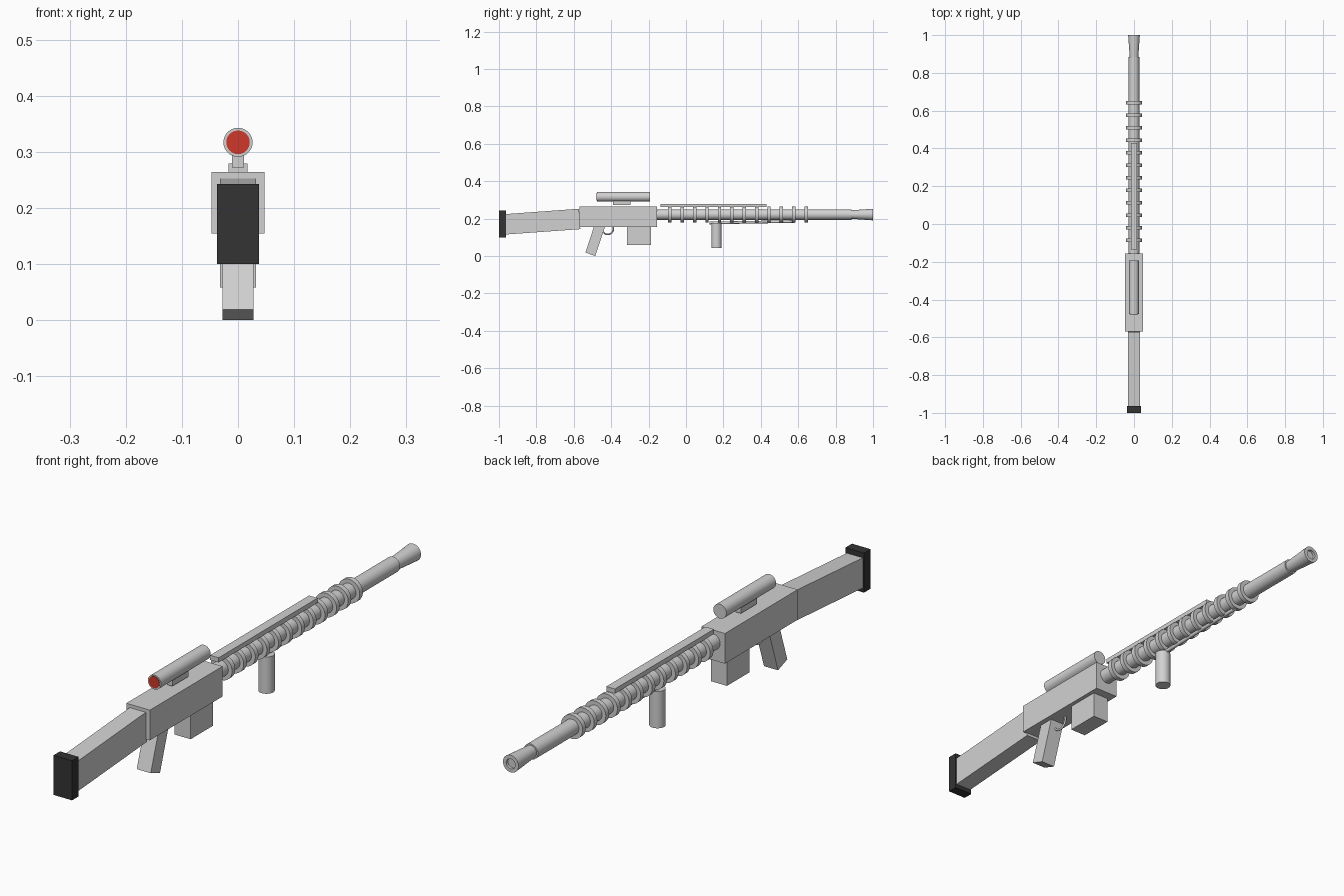
import bpy
import bmesh
import math
from mathutils import Vector

cube = bpy.data.objects.get("Cube")
if cube:
    bpy.data.objects.remove(cube, do_unlink=True)


def material(name, rgb):
    m = bpy.data.materials.new(name)
    m.use_nodes = True
    m.diffuse_color = (*rgb, 1)
    m.node_tree.nodes["Principled BSDF"].inputs["Base Color"].default_value = (*rgb, 1)
    return m


GREY = material("light_grey", (0.64, 0.64, 0.64))
BLACK = material("rubber_black", (0.033, 0.033, 0.033))
RED = material("lens_red", (0.62, 0.04, 0.025))
AXIS_Z = 0.222  # height of the barrel axis


def finish(name, bm, mat, smooth=False):
    bmesh.ops.recalc_face_normals(bm, faces=bm.faces)
    mesh = bpy.data.meshes.new(name)
    bm.to_mesh(mesh)
    bm.free()
    mesh.materials.append(mat)
    obj = bpy.data.objects.new(name, mesh)
    bpy.context.collection.objects.link(obj)
    if smooth:
        bpy.ops.object.select_all(action="DESELECT")
        obj.select_set(True)
        bpy.context.view_layer.objects.active = obj
        bpy.ops.object.shade_smooth_by_angle(angle=math.radians(40))
    return obj


def slab(name, half_width, outline, mat=GREY):
    """Side outline of (y, z) points extruded across x."""
    bm = bmesh.new()
    face = bm.faces.new([bm.verts.new((-half_width, y, z)) for y, z in outline])
    out = bmesh.ops.extrude_face_region(bm, geom=[face])
    moved = [g for g in out["geom"] if isinstance(g, bmesh.types.BMVert)]
    bmesh.ops.translate(bm, vec=(2 * half_width, 0, 0), verts=moved)
    return finish(name, bm, mat)


def box(name, half_width, y0, y1, z0, z1, mat=GREY):
    return slab(name, half_width, [(y0, z0), (y1, z0), (y1, z1), (y0, z1)], mat)


def turned(name, start, end, profile, mat=GREY, sides=32):
    """Closed solid turned from (distance, radius) points about the line start-end."""
    start = Vector(start)
    axis = (Vector(end) - start).normalized()
    turn = axis.to_track_quat("Z", "Y")
    bm = bmesh.new()
    rings = []
    for d, r in profile:
        rings.append([bm.verts.new(start + turn @ Vector((
            r * math.cos(math.tau * i / sides), r * math.sin(math.tau * i / sides), d)))
            for i in range(sides)])
    for a, b in zip(rings, rings[1:]):
        for i in range(sides):
            j = (i + 1) % sides
            bm.faces.new((a[i], a[j], b[j], b[i]))
    bm.faces.new(rings[0])
    bm.faces.new(rings[-1])
    return finish(name, bm, mat, True)


def rod(name, start, end, r, mat=GREY, sides=32):
    length = (Vector(end) - Vector(start)).length
    return turned(name, start, end, [(0, r), (length, r)], mat, sides)


# Stock and butt pad
box("butt_pad", 0.037, -1.0, -0.963, 0.10, 0.243, BLACK)
slab("stock", 0.032, [(-0.97, 0.115), (-0.565, 0.144), (-0.572, 0.253), (-0.97, 0.224)])

# Receiver, magazine, grip
box("receiver", 0.047, -0.57, -0.155, 0.155, 0.264)
box("magazine", 0.032, -0.316, -0.188, 0.058, 0.16)
slab("pistol_grip", 0.028, [(-0.538, 0.019), (-0.485, 0.0), (-0.432, 0.16), (-0.488, 0.17)])

# Trigger guard ring
bpy.ops.mesh.primitive_torus_add(major_radius=0.03, minor_radius=0.004,
                                 major_segments=32, minor_segments=10,
                                 location=(0, -0.418, 0.146), rotation=(0, math.pi / 2, 0))
guard = bpy.context.object
guard.name = "trigger_guard"
guard.data.materials.append(GREY)
bpy.ops.object.shade_smooth_by_angle(angle=math.radians(40))

# Scope with its mount and rear lens
rod("scope_tube", (0, -0.477, 0.317), (0, -0.193, 0.317), 0.026)
rod("scope_lens", (0, -0.479, 0.317), (0, -0.47, 0.317), 0.021, RED)
box("scope_mount", 0.011, -0.39, -0.297, 0.272, 0.30)

# Barrel, cooling rings and flared muzzle
rod("barrel", (0, -0.17, AXIS_Z), (0, 0.885, AXIS_Z), 0.028)
for i in range(12):
    y = -0.086 + i * 0.0662
    rod(f"barrel_ring_{i + 1}", (0, y - 0.009, AXIS_Z), (0, y + 0.009, AXIS_Z), 0.043)
turned("muzzle", (0, 0.875, AXIS_Z), (0, 1.0, AXIS_Z),
       [(0, 0.022), (0.125, 0.031), (0.125, 0.018), (0.115, 0.018)])

# Top rail, lower rod and foregrip
box("top_rail", 0.017, -0.135, 0.43, 0.262, 0.279)
rod("lower_rod", (0, 0.125, 0.177), (0, 0.58, 0.185), 0.007, sides=16)
rod("foregrip", (0, 0.163, 0.043), (0, 0.163, 0.176), 0.027)
